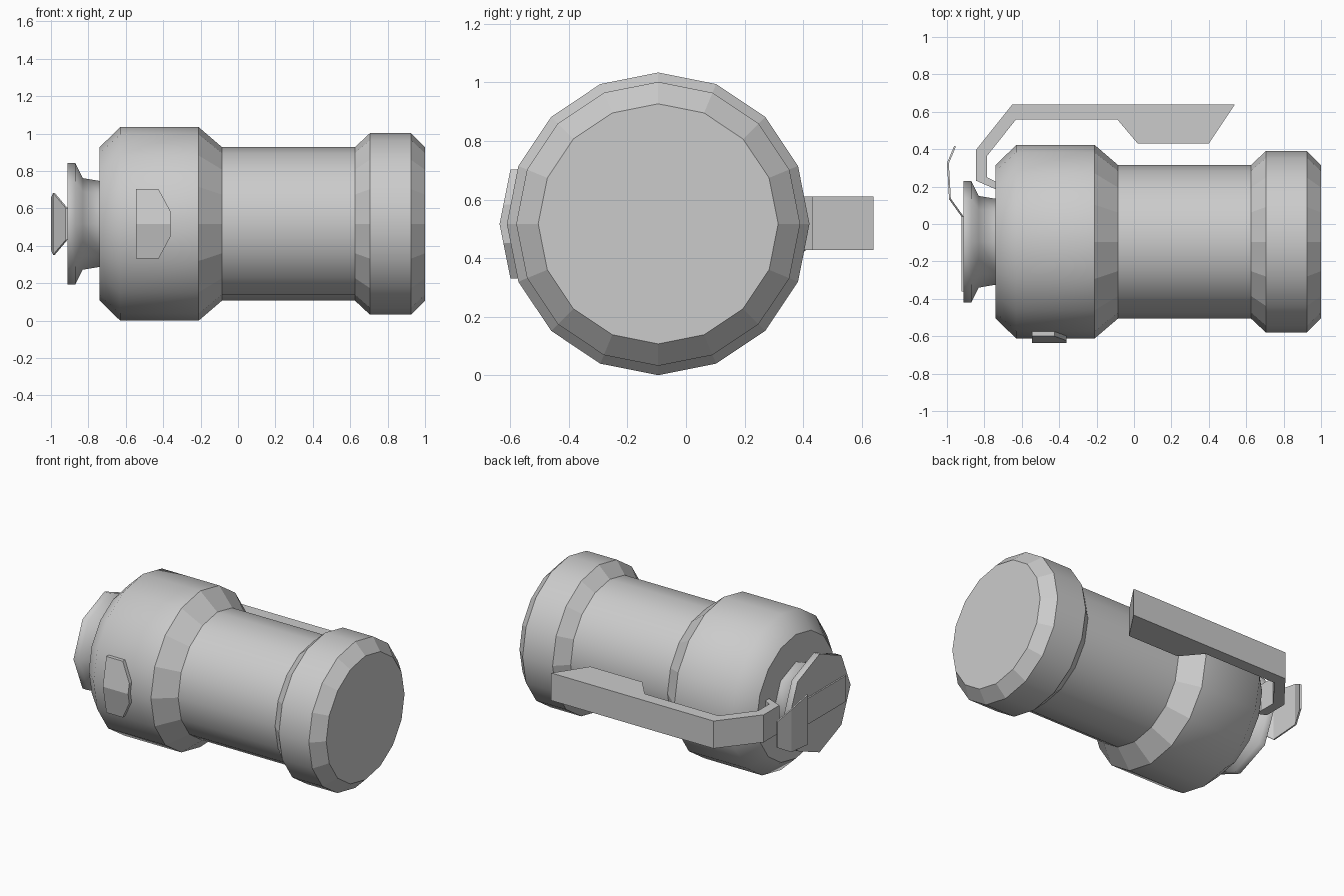
import bpy, bmesh, math

cube = bpy.data.objects.get("Cube")
if cube:
    bpy.data.objects.remove(cube, do_unlink=True)

CY, CZ = -0.095, 0.517   # long axis of the body

grey = bpy.data.materials.new("plain_grey")
grey.use_nodes = True
grey.diffuse_color = (0.6, 0.6, 0.6, 1)
grey.node_tree.nodes["Principled BSDF"].inputs["Base Color"].default_value = (0.6, 0.6, 0.6, 1)


def finish(name, bm):
    bmesh.ops.recalc_face_normals(bm, faces=bm.faces)
    mesh = bpy.data.meshes.new(name)
    bm.to_mesh(mesh)
    bm.free()
    mesh.materials.append(grey)
    obj = bpy.data.objects.new(name, mesh)
    bpy.context.collection.objects.link(obj)
    return obj


def lathe(name, profile, sides, smooth_bands, soft_rings=()):
    """Turn (x, radius) points about the long axis; only listed bands are smooth."""
    bm = bmesh.new()
    angles = [2 * math.pi * i / sides for i in range(sides)]
    rings = [[bm.verts.new((x, CY + r * math.sin(a), CZ + r * math.cos(a))) for a in angles]
             for x, r in profile]
    for band, (a, b) in enumerate(zip(rings, rings[1:])):
        for i in range(sides):
            j = (i + 1) % sides
            face = bm.faces.new((a[i], a[j], b[j], b[i]))
            face.smooth = band in smooth_bands
    for k, ring in enumerate(rings):
        if k in (0, len(rings) - 1):
            bm.faces.new(ring)
        if k not in soft_rings:
            for i in range(sides):
                bm.edges.get((ring[i], ring[(i + 1) % sides])).smooth = False
    return finish(name, bm)


def prism(name, lower, upper):
    """Close two matching outlines into a solid."""
    bm = bmesh.new()
    a = [bm.verts.new(p) for p in lower]
    b = [bm.verts.new(p) for p in upper]
    bm.faces.new(a)
    bm.faces.new(b)
    for i in range(len(a)):
        j = (i + 1) % len(a)
        bm.faces.new((a[i], a[j], b[j], b[i]))
    return finish(name, bm)


# Main body with wide shoulder, narrow barrel and end collar
lathe("body", [(-0.74, 0.41), (-0.63, 0.517), (-0.21, 0.517), (-0.085, 0.41),
               (0.625, 0.41), (0.705, 0.485), (0.925, 0.485), (1.0, 0.41)],
      16, smooth_bands=(0, 1, 3, 5), soft_rings=(1,))

# Eight-sided neck and cap
lathe("cap", [(-0.73, 0.228), (-0.83, 0.245), (-0.87, 0.325), (-0.912, 0.325)],
      8, smooth_bands=(0, 1, 2), soft_rings=(1, 2))

# Safety lever, a flat bent outline extruded upwards
outline = [(-0.65, 0.64), (0.54, 0.64), (0.40, 0.43), (0.02, 0.43), (-0.09, 0.56),
           (-0.63, 0.56), (-0.785, 0.365), (-0.785, 0.25), (-0.73, 0.222),
           (-0.73, 0.182), (-0.846, 0.232), (-0.846, 0.395)]
prism("lever", [(x, y, 0.428) for x, y in outline], [(x, y, 0.61) for x, y in outline])

# Thin bent pull tab lying on the cap: x, y, half width
bm = bmesh.new()
rows = []
for x, y, half in [(-0.917, -0.36, 0.086), (-0.917, 0.04, 0.086), (-0.984, 0.134, 0.165),
                   (-0.995, 0.325, 0.14), (-0.957, 0.415, 0.086)]:
    rows.append([bm.verts.new((x, y, CZ + s * half)) for s in (-1, 1)])
for a, b in zip(rows, rows[1:]):
    bm.faces.new((a[0], a[1], b[1], b[0]))
tab = finish("pull_tab", bm)
solid = tab.modifiers.new("thickness", "SOLIDIFY")
solid.thickness = 0.01
solid.offset = 0

# Raised side plate that follows the body, in two mirrored halves
for side, sign in (("upper", 1), ("lower", -1)):
    shape = [(-0.545, 0), (-0.545, 0.186), (-0.425, 0.186), (-0.36, 0.066), (-0.36, 0)]
    prism("side_plate_" + side,
          [(x, -0.54, CZ + sign * h) for x, h in shape],
          [(x, -0.637 + 0.2 * h, CZ + sign * h) for x, h in shape])
